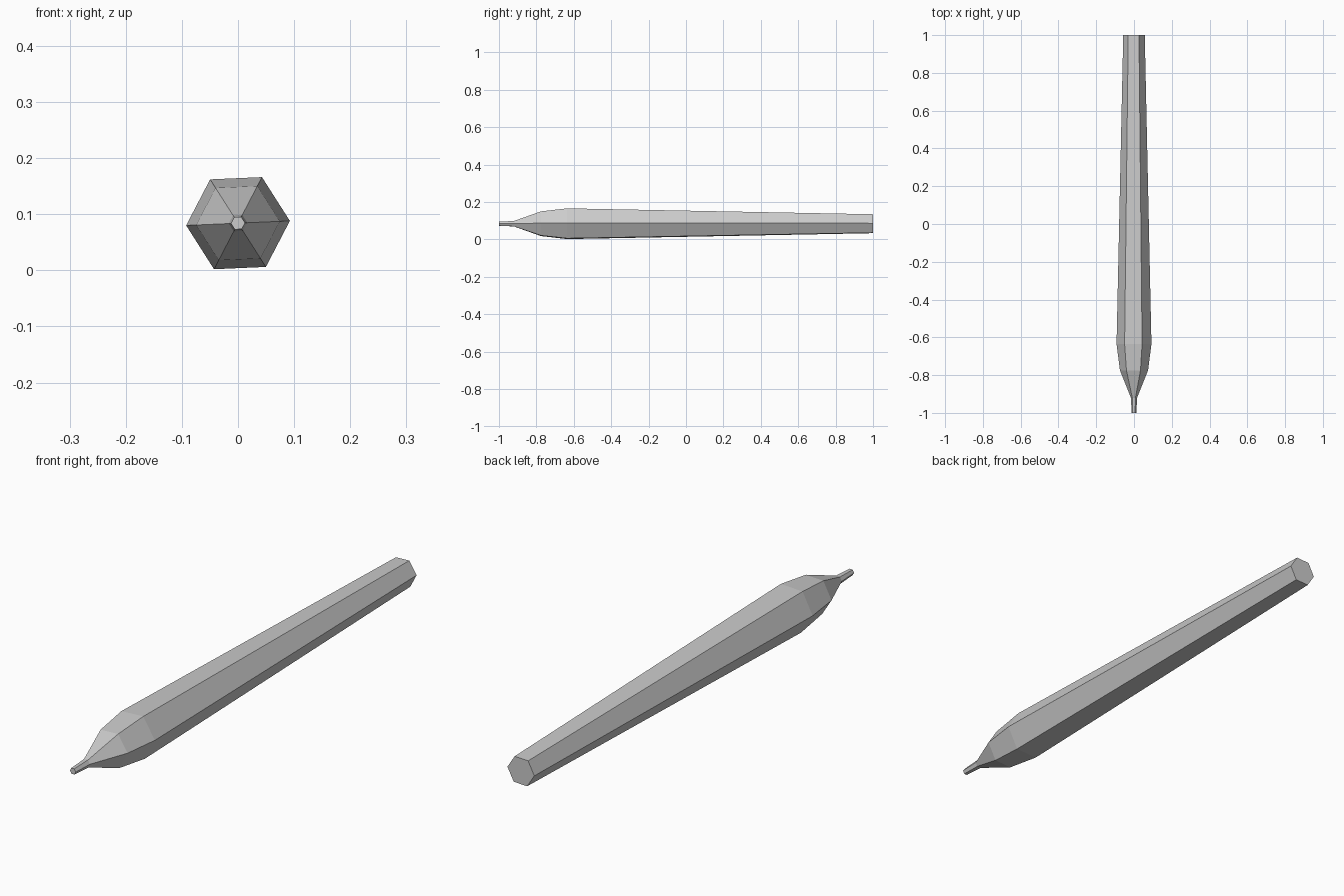
import bpy, bmesh
from math import cos, sin, radians

cube = bpy.data.objects.get("Cube")
if cube:
    bpy.data.objects.remove(cube, do_unlink=True)

SIDES, TWIST, AXIS_Z = 6, radians(2.5), 0.084

# Plain grey body colour
grey = bpy.data.materials.new("plain_grey")
grey.use_nodes = True
colour = (0.6, 0.6, 0.6, 1)
grey.diffuse_color = colour
grey.node_tree.nodes["Principled BSDF"].inputs["Base Color"].default_value = colour

# Hexagonal stylus: (y, radius) from the nib to the blunt end
profile = [(-1, 0.0125), (-0.92, 0.0165), (-0.775, 0.0745), (-0.635, 0.0925), (1, 0.057)]


def loft(name, rings):
    bm = bmesh.new()
    loops = []
    for y, r in rings:
        angles = [TWIST + radians(360 / SIDES * i) for i in range(SIDES)]
        loops.append([bm.verts.new((r * cos(a), y, AXIS_Z + r * sin(a))) for a in angles])
    for a, b in zip(loops, loops[1:]):
        for i in range(SIDES):
            j = (i + 1) % SIDES
            bm.faces.new((a[i], a[j], b[j], b[i]))
    # Flat caps on both ends
    bm.faces.new(loops[0])
    bm.faces.new(loops[-1])
    bmesh.ops.recalc_face_normals(bm, faces=bm.faces)
    mesh = bpy.data.meshes.new(name)
    bm.to_mesh(mesh)
    bm.free()
    mesh.materials.append(grey)
    obj = bpy.data.objects.new(name, mesh)
    bpy.context.collection.objects.link(obj)
    return obj


loft("stylus_body", profile)
